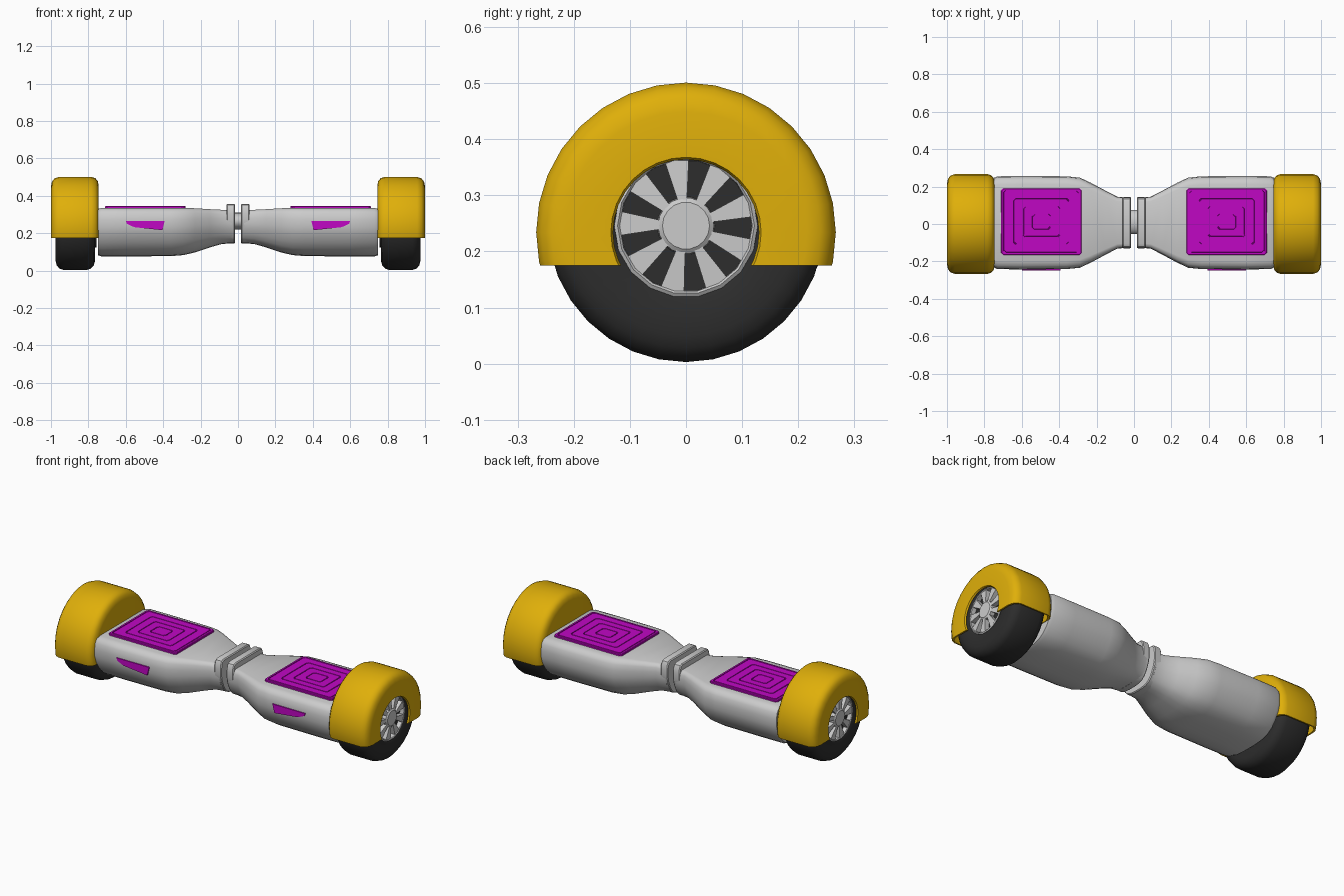
import bpy, bmesh
from math import sin, cos, pi, radians

if "Cube" in bpy.data.objects:
    bpy.data.objects.remove(bpy.data.objects["Cube"])


def material(name, r, g, b):
    m = bpy.data.materials.new(name)
    m.use_nodes = True
    m.diffuse_color = (r, g, b, 1)
    m.node_tree.nodes["Principled BSDF"].inputs["Base Color"].default_value = (r, g, b, 1)
    return m


grey = material("light grey", 0.6, 0.6, 0.6)
yellow = material("golden yellow", 0.74, 0.43, 0.003)
black = material("tyre black", 0.026, 0.026, 0.026)
magenta = material("magenta", 0.53, 0.002, 0.55)


def loft(bm, rings, cyclic=False):
    """Skin a row of point rings; cap the ends unless the row is cyclic."""
    loops = [[bm.verts.new(p) for p in ring] for ring in rings]
    n = len(loops[0])
    pairs = list(zip(loops, loops[1:]))
    if cyclic:
        pairs.append((loops[-1], loops[0]))
    for a, b in pairs:
        for i in range(n):
            j = (i + 1) % n
            bm.faces.new((a[i], a[j], b[j], b[i]))
    if not cyclic:
        bm.faces.new(loops[0])
        bm.faces.new(loops[-1])


def finish(name, bm, mat, mirror=True, angle=35):
    bmesh.ops.recalc_face_normals(bm, faces=bm.faces[:])
    mesh = bpy.data.meshes.new(name)
    bm.to_mesh(mesh)
    bm.free()
    mesh.materials.append(mat)
    ob = bpy.data.objects.new(name, mesh)
    bpy.context.collection.objects.link(ob)
    bpy.ops.object.select_all(action='DESELECT')
    ob.select_set(True)
    bpy.context.view_layer.objects.active = ob
    bpy.ops.object.shade_smooth_by_angle(angle=radians(angle))
    if mirror:
        ob.modifiers.new("other side", 'MIRROR').use_mirror_merge = False


def part(name, rings, mat, cyclic=False, mirror=True, angle=35):
    bm = bmesh.new()
    loft(bm, rings, cyclic)
    finish(name, bm, mat, mirror, angle)


def circle(x, r, zc, sides, yc=0, stretch=1):
    return [(x, yc + stretch * r * cos(2 * pi * i / sides), zc + r * sin(2 * pi * i / sides))
            for i in range(sides)]


def lathe(profile, zc, sides):
    return [circle(x, r, zc, sides) for x, r in profile]


# Body cross-section: flat top, upright sides, round belly
HALF = [(0.82, 1), (0.92, 0.97), (0.98, 0.89), (1, 0.76), (1, 0.6), (0.95, 0.44),
        (0.85, 0.28), (0.74, 0.16), (0.6, 0.07), (0.4, 0.018), (0.18, 0)]
SECTION = HALF + [(-y, z) for y, z in reversed(HALF)]


def section(x, half_y, low, high):
    return [(x, 0.007 + y * half_y, low + z * (high - low)) for y, z in SECTION]


# Foot shell
part("body_shell", [section(*s) for s in (
    (0.03, 0.133, 0.147, 0.322), (0.09, 0.139, 0.141, 0.325), (0.15, 0.17, 0.124, 0.328),
    (0.23, 0.213, 0.097, 0.333), (0.29, 0.241, 0.083, 0.335), (0.36, 0.248, 0.077, 0.335),
    (0.6, 0.25, 0.076, 0.335), (0.73, 0.248, 0.076, 0.335), (0.748, 0.24, 0.081, 0.33))],
    grey, angle=60)

# Collar at the pivot and the pivot shaft
part("pivot_collar", [section(*s) for s in (
    (0.016, 0.133, 0.148, 0.352), (0.021, 0.137, 0.144, 0.357),
    (0.056, 0.137, 0.144, 0.357), (0.061, 0.133, 0.148, 0.352))], grey)
part("pivot_shaft", [circle(x, 0.045, 0.265, 20, 0.01, 1.44) for x in (-0.03, 0.03)],
     grey, mirror=False)


# Foot pad with nested rectangular grooves
def pad_ring(scale, z):
    hx, hy, c = 0.215 * scale, 0.178 * scale, 0.01
    corner = [(hx, hy - c), (hx - c, hy)]
    pts = corner + [(-x, y) for x, y in reversed(corner)]
    pts += [(-x, -y) for x, y in pts]
    return [(0.495 + x, 0.0125 + y, z) for x, y in pts]


top, groove = 0.346, 0.34
pad = [pad_ring(1, 0.325), pad_ring(1, top - 0.003), pad_ring(0.985, top)]
for s in (0.93, 0.68, 0.45, 0.22):
    pad += [pad_ring(s + 0.01, top), pad_ring(s + 0.006, groove),
            pad_ring(s - 0.008, groove), pad_ring(s - 0.012, top)]
part("foot_pad", pad, magenta, angle=25)

# Front lamp, tapering outwards
LAMP = [(0.392, 0.265), (0.6, 0.265), (0.594, 0.25), (0.555, 0.232), (0.405, 0.216)]
part("front_lamp", [[(x, y, z) for x, z in LAMP] for y in (-0.239, -0.248)], magenta)

# Tyre
part("tyre", lathe([
    (0.765, 0.12), (0.765, 0.2), (0.771, 0.222), (0.786, 0.239), (0.81, 0.247),
    (0.933, 0.247), (0.955, 0.239), (0.969, 0.222), (0.975, 0.2), (0.975, 0.14),
    (0.968, 0.126), (0.94, 0.12)], 0.25, 32), black, cyclic=True)

# Wheel: dark core, rim, nine spokes and a cap
HUB = 0.246
part("wheel_core", lathe([(0.757, 0.123), (0.948, 0.123)], HUB, 24), black)
part("wheel_rim", lathe([(0.94, 0.117), (0.972, 0.118), (0.976, 0.122), (0.972, 0.128),
                         (0.94, 0.128)], HUB, 18), grey, cyclic=True)
bm = bmesh.new()
for k in range(9):
    a = radians(58 + 40 * k)
    rings = []
    for r, w, x in ((0.04, 0.007, 0.976), (0.12, 0.022, 0.972)):
        rings.append([(px, r * cos(a) - t * sin(a), HUB + r * sin(a) + t * cos(a))
                      for px, t in ((0.94, -w), (x, -w), (x, w), (0.94, w))])
    loft(bm, rings)
finish("wheel_spokes", bm, grey)
part("wheel_cap", lathe([(0.94, 0.052), (0.974, 0.05), (0.98, 0.042)], HUB, 18), grey)

# Fender: thin revolved shell with a closed inner wall, cut off level below the axle
bm = bmesh.new()
loft(bm, lathe([
    (0.99, 0.13), (0.999, 0.134), (1.0, 0.215), (0.995, 0.24), (0.982, 0.258), (0.958, 0.267),
    (0.785, 0.267), (0.763, 0.26), (0.75, 0.245), (0.745, 0.22), (0.745, 0.05),
    (0.752, 0.05), (0.752, 0.22), (0.768, 0.25), (0.785, 0.26),
    (0.958, 0.26), (0.98, 0.247), (0.991, 0.215)], 0.234, 32), cyclic=True)
bmesh.ops.bisect_plane(bm, geom=bm.verts[:] + bm.edges[:] + bm.faces[:],
                       plane_co=(0, 0, 0.175), plane_no=(0, 0, 1), clear_inner=True)
bmesh.ops.holes_fill(bm, edges=[e for e in bm.edges if e.is_boundary], sides=0)
finish("fender", bm, yellow)
